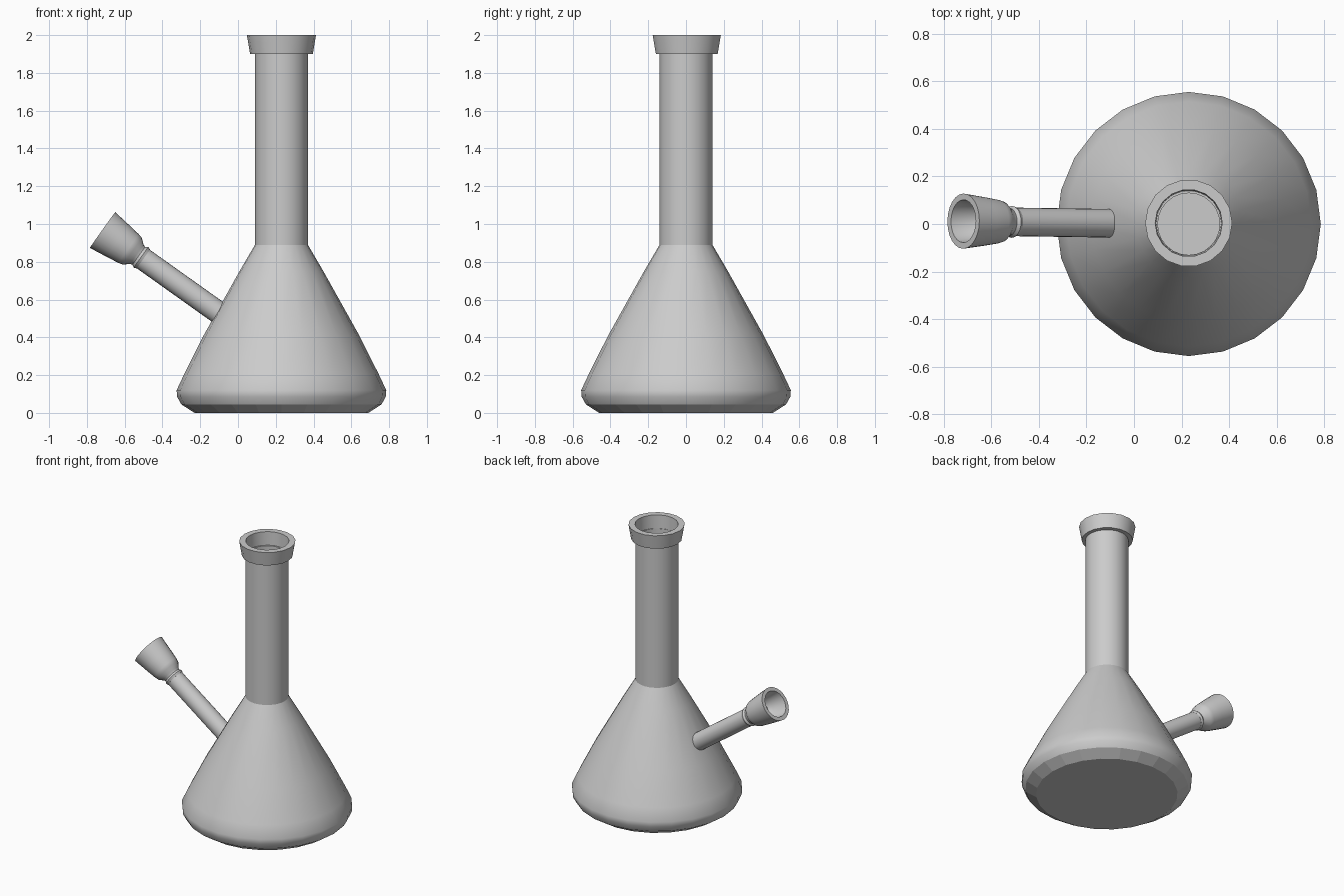
import bpy, bmesh, math
from mathutils import Matrix, Vector

if "Cube" in bpy.data.objects:
    bpy.data.objects.remove(bpy.data.objects["Cube"])


def lathe(name, profile, sides, origin, axis=(0, 0, 1)):
    """Revolve (radius, height) points around an axis through origin."""
    bm = bmesh.new()
    rings = []
    for r, h in profile:
        if r == 0:
            rings.append([bm.verts.new((0, 0, h))] * sides)
        else:
            rings.append([bm.verts.new((r * math.cos(2 * math.pi * i / sides),
                                        r * math.sin(2 * math.pi * i / sides), h))
                          for i in range(sides)])
    for a, b in zip(rings, rings[1:]):
        for i in range(sides):
            j = (i + 1) % sides
            bm.faces.new(list(dict.fromkeys((a[i], a[j], b[j], b[i]))))
    rot = Vector((0, 0, 1)).rotation_difference(Vector(axis)).to_matrix().to_4x4()
    bm.transform(Matrix.Translation(origin) @ rot)
    mesh = bpy.data.meshes.new(name)
    bm.to_mesh(mesh)
    bm.free()
    ob = bpy.data.objects.new(name, mesh)
    bpy.context.collection.objects.link(ob)
    bpy.ops.object.select_all(action='DESELECT')
    ob.select_set(True)
    bpy.context.view_layer.objects.active = ob
    bpy.ops.object.shade_smooth_by_angle(angle=math.radians(35))
    return ob


CX = 0.23

# Conical flask base, with a faceted bevel at the foot
base = lathe("flask_base", [(0, 0), (0.46, 0), (0.53, 0.045), (0.552, 0.085),
                            (0.555, 0.12), (0.515, 0.205), (0.412, 0.41),
                            (0.222, 0.75), (0.14, 0.89)], 24, (CX, 0, 0))
for p in base.data.polygons:
    if p.center.z < 0.04:
        p.use_smooth = False

# Hollow neck tube
lathe("neck", [(0.13, 0.89), (0.14, 0.89), (0.14, 1.905),
               (0.13, 1.905), (0.13, 0.89)], 24, (CX, 0, 0))

# Flared mouthpiece collar
lathe("mouth_rim", [(0.137, 1.90), (0.166, 1.90), (0.183, 2.0),
                    (0.141, 2.0), (0.137, 1.90)], 18, (CX, 0.004, 0))

# Angled stem, heights measured down from the bowl mouth
mouth = Vector((-0.717, 0.012, 0.968))
axis = Vector((-0.815, 0.012, 0.58)).normalized()
lathe("stem", [(0, -0.79), (0.06, -0.79), (0.06, -0.262), (0.0, -0.262)],
      24, mouth, axis)

# Bowl with a small ring collar and a cup-shaped recess
lathe("bowl", [(0.0, -0.265), (0.061, -0.265), (0.067, -0.25), (0.058, -0.236),
               (0.062, -0.222), (0.086, -0.195), (0.093, -0.17), (0.103, -0.10),
               (0.116, 0), (0.09, 0), (0.075, -0.10), (0.055, -0.13), (0, -0.13)],
      24, mouth, axis)
